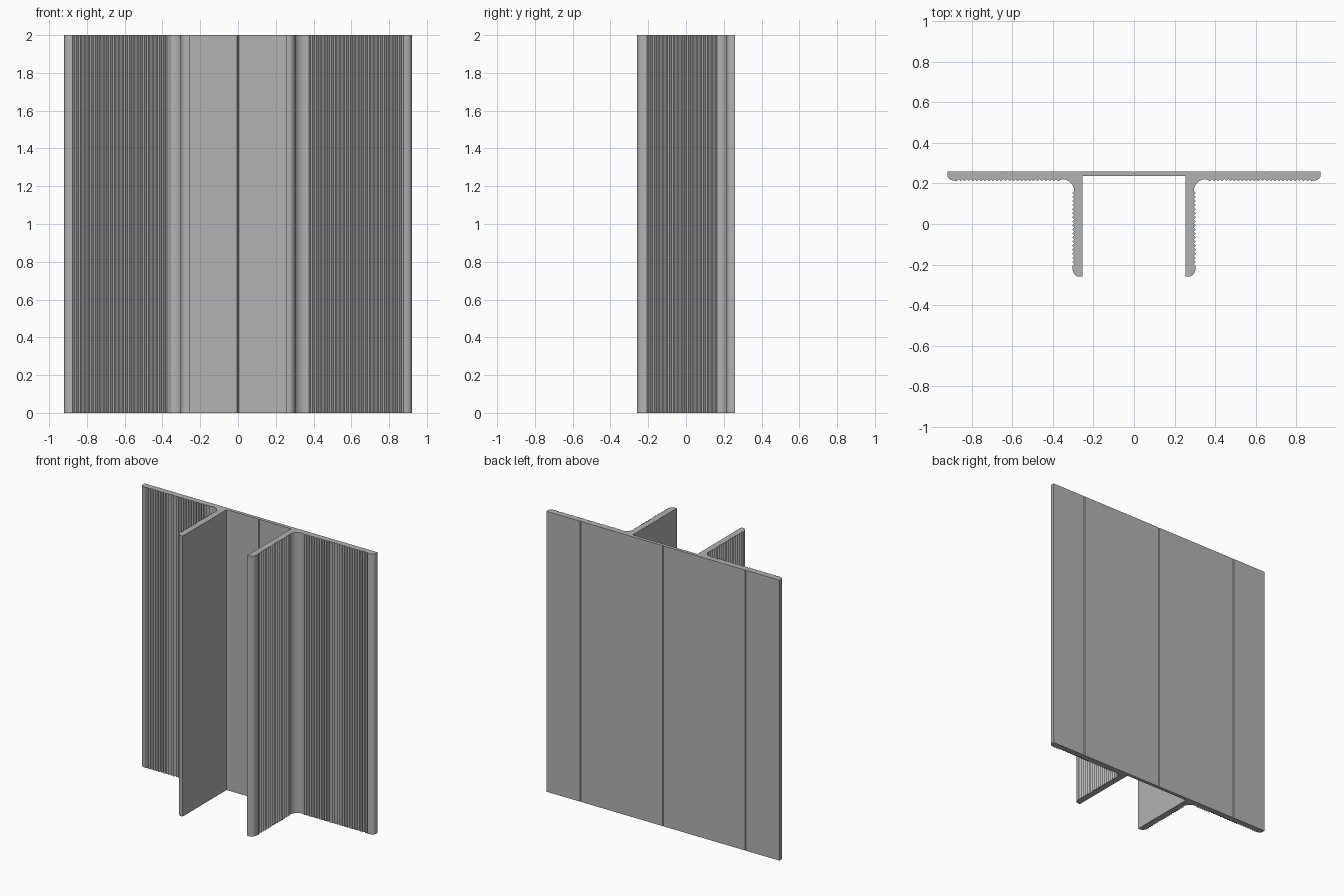
import bpy, bmesh
from math import sin, cos, radians

HEIGHT = 2.0
BACK = 0.26       # back face of the plate
INNER = 0.236     # recessed plate face between the legs
PITCH = 0.02      # spacing of the grip ribs
RIB = 0.01        # depth of the grip ribs

if "Cube" in bpy.data.objects:
    bpy.data.objects.remove(bpy.data.objects["Cube"])


def arc(cx, cy, rx, ry, start, end, steps=6):
    angles = [radians(start + (end - start) * i / steps) for i in range(steps + 1)]
    return [(cx + rx * cos(a), cy + ry * sin(a)) for a in angles]


def groove(x, y, depth, width=0.004):
    return [(x - width, y), (x, y - depth), (x + width, y)]


def ribs(start, count):
    """Zigzag offsets: (distance along the wall, height of the rib)."""
    return [(start - i * PITCH / 2, RIB * (i % 2)) for i in range(1, 2 * count)]


# Half of the cross-section, from the back centre groove round to the front one
half = [(0, BACK - 0.005), (0.004, BACK)]
half += groove(0.65, BACK, 0.005)
half += [(0.92, BACK)]
# rounded plate edge
half += arc(0.885, 0.24, 0.035, 0.026, 0, -90)
# ribbed flange
half += [(x, 0.221 - h) for x, h in ribs(0.885, 26)]
# fillet between flange and leg
half += arc(0.355, 0.163, 0.06, 0.058, 90, 180, 8)
# ribbed outer leg wall
half += [(0.295 + h, y) for y, h in ribs(0.163, 19)]
# rounded leg tip
half += arc(0.27, -0.22, 0.033, 0.04, 0, -90)
half += [(0.255, -0.26), (0.255, INNER), (0.004, INNER), (0, INNER + 0.005)]

outline = half + [(-x, y) for x, y in reversed(half[1:-1])]

# Extrude the outline into the full-height profile
bm = bmesh.new()
base = bm.faces.new([bm.verts.new((x, y, 0)) for x, y in outline])
result = bmesh.ops.extrude_face_region(bm, geom=[base], use_keep_orig=True)
top = [g for g in result["geom"] if isinstance(g, bmesh.types.BMVert)]
bmesh.ops.translate(bm, verts=top, vec=(0, 0, HEIGHT))
bmesh.ops.recalc_face_normals(bm, faces=bm.faces)

mesh = bpy.data.meshes.new("ribbed_profile")
bm.to_mesh(mesh)
bm.free()
profile = bpy.data.objects.new("ribbed_profile", mesh)
bpy.context.collection.objects.link(profile)

# Plain grey material
grey = bpy.data.materials.new("plain_grey")
grey.use_nodes = True
colour = (0.45, 0.45, 0.45, 1)
grey.diffuse_color = colour
grey.node_tree.nodes["Principled BSDF"].inputs["Base Color"].default_value = colour
mesh.materials.append(grey)

# Smooth the rounded edges, keep the ribs sharp
bpy.context.view_layer.objects.active = profile
profile.select_set(True)
bpy.ops.object.shade_smooth_by_angle(angle=radians(25))
